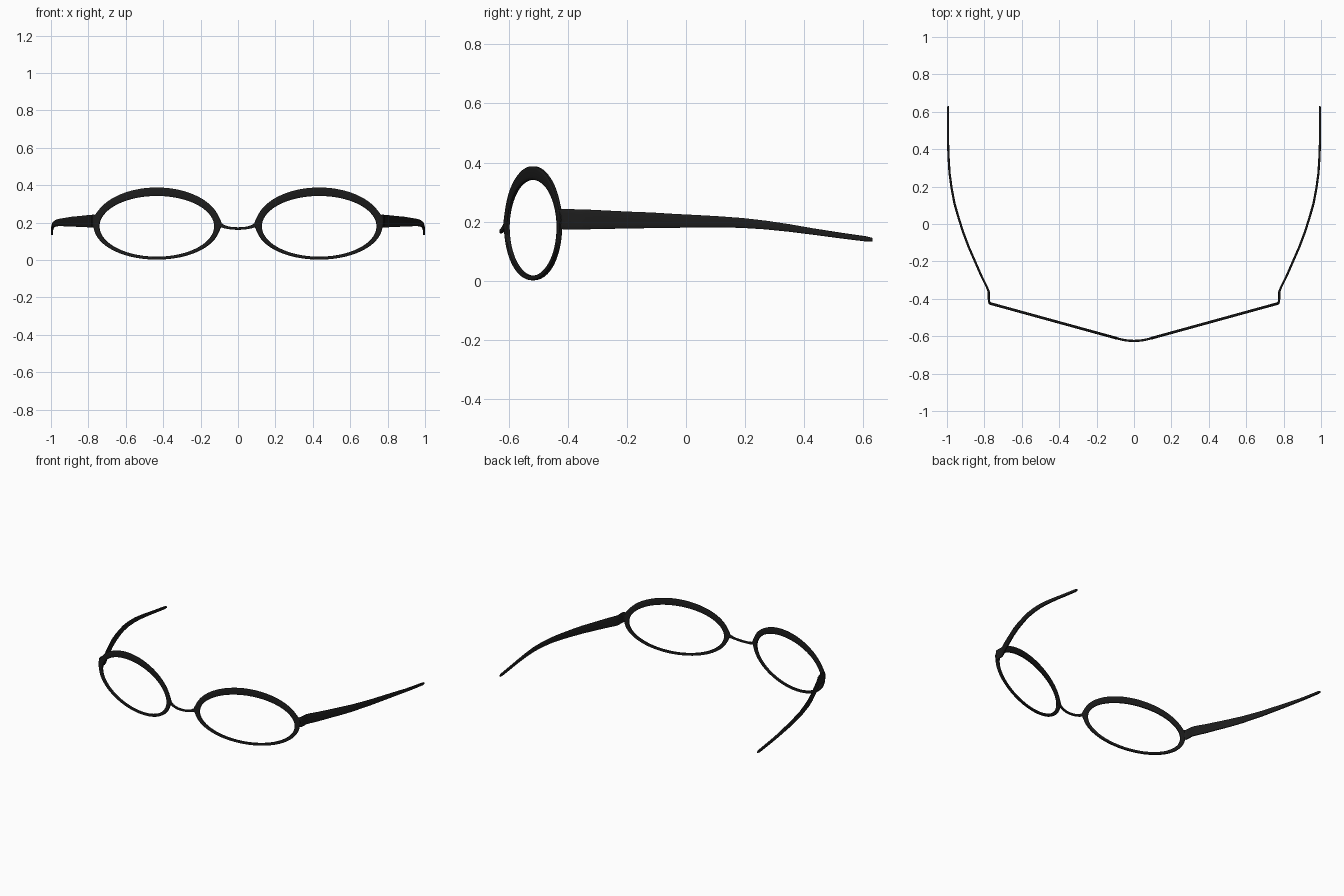
import bpy, bmesh
from math import sin, cos, pi, exp, copysign
from mathutils import Vector

if "Cube" in bpy.data.objects:
    bpy.data.objects.remove(bpy.data.objects["Cube"])

mat = bpy.data.materials.new("black_acetate")
mat.diffuse_color = (0.012, 0.012, 0.012, 1)
mat.use_nodes = True
mat.node_tree.nodes["Principled BSDF"].inputs["Base Color"].default_value = mat.diffuse_color

# Rounded rectangle section in the -1..1 square
SECTION = [(copysign(abs(cos(a)) ** 0.45, cos(a)), copysign(abs(sin(a)) ** 0.45, sin(a)))
           for a in [(i + 0.5) * pi / 6 for i in range(12)]]


def skin(name, rings, closed=False):
    """Join a list of equal rings into one smooth surface."""
    bm = bmesh.new()
    loops = [[bm.verts.new(p) for p in r] for r in rings]
    n, m = len(loops), len(SECTION)
    for i in range(n if closed else n - 1):
        a, b = loops[i], loops[(i + 1) % n]
        for j in range(m):
            k = (j + 1) % m
            bm.faces.new((a[j], a[k], b[k], b[j]))
    if not closed:
        bm.faces.new(loops[0])
        bm.faces.new(loops[-1])
    bmesh.ops.recalc_face_normals(bm, faces=bm.faces)
    me = bpy.data.meshes.new(name)
    bm.to_mesh(me)
    bm.free()
    me.materials.append(mat)
    ob = bpy.data.objects.new(name, me)
    bpy.context.collection.objects.link(ob)
    bpy.ops.object.select_all(action='DESELECT')
    ob.select_set(True)
    bpy.context.view_layer.objects.active = ob
    bpy.ops.object.shade_smooth_by_angle(angle=0.7)


def strip(name, rows, side=1):
    """Sweep the section along rows of (x, y, z, half height, half thickness)."""
    rings = []
    for i, (x, y, z, h, t) in enumerate(rows):
        a, b = rows[max(i - 1, 0)], rows[min(i + 1, len(rows) - 1)]
        d = Vector((b[0] - a[0], b[1] - a[1])).normalized()
        rings.append([(side * (x - d.y * t * u), y + d.x * t * u, z + h * v)
                      for u, v in SECTION])
    skin(name, rings)


def rim(name, side):
    """Oval rim, heavier at the brow, in a plane swept back to the temple."""
    rings, n = [], 96
    for i in range(n):
        a = 2 * pi * i / n
        w = 0.031 + 0.015 * sin(a)
        w += 0.008 * exp(-((a - 0.2) / 0.13) ** 2)        # hinge lug
        w += 0.008 * exp(-((a - pi + 0.06) / 0.13) ** 2)  # bridge lug
        ring = []
        for u, v in SECTION:
            k = w * (u + 1) / 2
            x, z = (0.307 + k) * cos(a), 0.180 + (0.162 + k) * sin(a)
            ring.append((side * (0.434 + x + 0.002 * v), -0.517 + 0.275 * x - 0.007 * v, z))
        rings.append(ring)
    skin(name, rings, closed=True)


# Temple arm path, including the small hinge block at the front corner
T = 0.006
ARM = [(0.752, -0.430, 0.209, 0.026, T), (0.766, -0.425, 0.209, 0.033, T),
       (0.775, -0.415, 0.209, 0.035, T), (0.777, -0.395, 0.209, 0.035, T),
       (0.777, -0.362, 0.208, 0.034, T), (0.786, -0.338, 0.208, 0.034, T),
       (0.815, -0.28, 0.207, 0.032, T), (0.85, -0.2, 0.206, 0.029, T),
       (0.885, -0.12, 0.205, 0.027, T), (0.915, -0.04, 0.203, 0.024, T),
       (0.94, 0.04, 0.202, 0.021, T), (0.96, 0.11, 0.200, 0.019, T),
       (0.975, 0.19, 0.196, 0.017, T), (0.986, 0.27, 0.189, 0.015, T),
       (0.991, 0.35, 0.179, 0.013, T), (0.994, 0.43, 0.167, 0.011, T),
       (0.994, 0.52, 0.154, 0.010, T), (0.994, 0.61, 0.142, 0.009, T),
       (0.994, 0.63, 0.140, 0.006, 0.004)]

for side, label in ((1, "right"), (-1, "left")):
    rim("rim_" + label, side)
    strip("temple_arm_" + label, ARM, side)

# Thin curved nose bridge
HALF = [(0, -0.625, 0.168), (0.025, -0.624, 0.169), (0.05, -0.621, 0.172),
        (0.07, -0.617, 0.177), (0.088, -0.612, 0.185), (0.105, -0.607, 0.193)]
bridge = [(-x, y, z) for x, y, z in HALF[:0:-1]] + HALF
strip("nose_bridge", [(x, y, z, 0.007 + 0.15 * max(abs(x) - 0.06, 0), 0.006)
                      for x, y, z in bridge])
